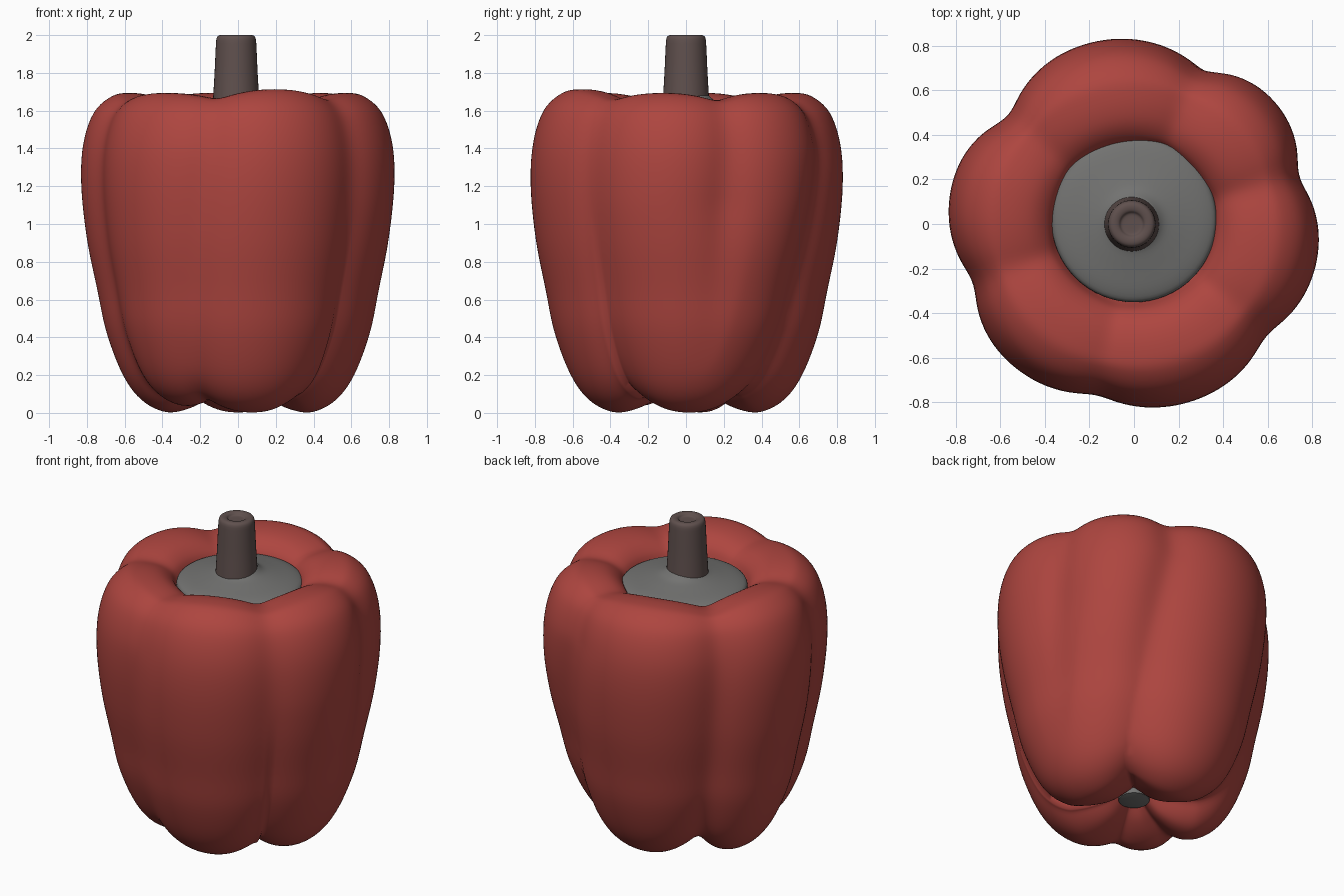
import bpy, bmesh, math

if "Cube" in bpy.data.objects:
    bpy.data.objects.remove(bpy.data.objects["Cube"])

def material(name, col):
    m = bpy.data.materials.new(name)
    m.diffuse_color = (*col, 1)
    m.use_nodes = True
    m.node_tree.nodes["Principled BSDF"].inputs["Base Color"].default_value = m.diffuse_color
    return m

RED = material("red_skin", (0.42, 0.06, 0.05))
BROWN = material("stem_brown", (0.115, 0.08, 0.075))
GREY = material("calyx_grey", (0.17, 0.17, 0.165))

def spline(pts, sub):
    """Catmull-Rom through the points."""
    out = []
    for i in range(len(pts) - 1):
        p = [pts[max(0, min(len(pts) - 1, i + k))] for k in (-1, 0, 1, 2)]
        for j in range(sub):
            t = j / sub
            out.append(tuple(0.5 * (2 * b + (c - a) * t + (2 * a - 5 * b + 4 * c - d) * t * t
                             + (3 * b - a - 3 * c + d) * t ** 3) for a, b, c, d in zip(*p)))
    return out + [pts[-1]]

def skin(name, rings, mat, angle=50):
    """Stack of closed rings, capped at both ends."""
    bm = bmesh.new()
    vs = [[bm.verts.new(c) for c in r] for r in rings]
    n = len(vs[0])
    for a, b in zip(vs, vs[1:]):
        for i in range(n):
            bm.faces.new((a[i], a[(i + 1) % n], b[(i + 1) % n], b[i]))
    bm.faces.new(vs[0][::-1])
    bm.faces.new(vs[-1])
    bmesh.ops.recalc_face_normals(bm, faces=bm.faces)
    me = bpy.data.meshes.new(name)
    bm.to_mesh(me)
    bm.free()
    ob = bpy.data.objects.new(name, me)
    bpy.context.collection.objects.link(ob)
    me.materials.append(mat)
    bpy.context.view_layer.objects.active = ob
    ob.select_set(True)
    bpy.ops.object.shade_smooth_by_angle(angle=math.radians(angle))
    ob.select_set(False)
    return ob

def lathe(name, prof, cx, cy, n, mat):
    rings = [[(cx + r * math.cos(2 * math.pi * i / n), cy + r * math.sin(2 * math.pi * i / n), z)
              for i in range(n)] for r, z in prof]
    return skin(name, rings, mat)

# Grooves as (top angle, bottom angle, depth); they twist slightly on the way down
GROOVES = [(-101, -116, .06), (-40, -40, .07), (17, 10, .08), (67, 45, .095),
           (140, 135, .105), (200, 200, .08)]
# Lobes as (bottom lift, top lift)
LOBES = [(0, .02), (0, 0), (0, 0), (0, 0), (0, 0), (.035, 0)]
# Profile as r, z, groove strength
PROFILE = [(.02, .2, 0), (.08, .15, .3), (.17, .07, .9), (.29, .015, 1.25), (.40, .006, 1.3),
           (.52, .07, 1.2), (.615, .2, 1), (.70, .42, .9), (.75, .65, .9), (.805, .92, .95),
           (.835, 1.2, 1), (.825, 1.42, 1), (.768, 1.59, .9), (.67, 1.678, .7), (.57, 1.694, .6),
           (.46, 1.675, .5), (.385, 1.62, .3), (.35, 1.54, .1), (.32, 1.48, 0)]

def lobe(deg, gs):
    """Groove depth, bottom lift and top lift at an angle."""
    deg = (deg - gs[0][0]) % 360 + gs[0][0]
    for i, (g0, g1) in enumerate(zip(gs, gs[1:])):
        if g0[0] <= deg <= g1[0]:
            t = 2 * (deg - g0[0]) / (g1[0] - g0[0]) - 1
            k = 1 - t * t
            return (g0 if t < 0 else g1)[1] * abs(t) ** 2.2, LOBES[i][0] * k, LOBES[i][1] * k
    return 0, 0, 0

prof = spline(PROFILE, 5)
N = 180
rings = []
for i, (r, z, s) in enumerate(prof):
    a, b = prof[max(0, i - 1)], prof[min(len(prof) - 1, i + 1)]
    dr, dz = b[0] - a[0], b[1] - a[1]
    l = math.hypot(dr, dz)
    nr, nz = -dz / l, dr / l          # inward normal of the profile
    w = max(0, min(1, 1 - z / 1.4))
    gs = [(p + (q - p) * w, d) for p, q, d in GROOVES]
    # the right-hand groove fades out, merging two lobes at the foot
    fade = max(0, min(1, (z - .2) / .9))
    gs[2] = (gs[2][0], gs[2][1] * fade)
    gs.append((gs[0][0] + 360, gs[0][1]))
    table = [lobe(-101 + 360 * j / N, gs) for j in range(N)]
    ring = []
    for j in range(N):
        d, lo, hi = (sum(table[(j + k) % N][c] * (4 - abs(k)) for k in range(-3, 4)) / 16
                     for c in range(3))
        if fade < 1:                  # rounded merged lobe between its outer grooves
            deg = -101 + 360 * j / N
            if gs[1][0] < deg < gs[3][0]:
                t = 2 * (deg - gs[1][0]) / (gs[3][0] - gs[1][0]) - 1
                d = d * fade + (1 - fade) * max(d * .6, .085 * abs(t) ** 2.2)
        rr = max(.01, r + nr * d * s)
        zz = z + nz * d * s + lo * max(0, 1 - z / .5) + hi * max(0, (z - 1.3) / .4)
        th = math.radians(-101 + 360 * j / N)
        ring.append((rr * math.cos(th), rr * math.sin(th), zz))
    rings.append(ring)
skin("pepper_body", rings, RED, 80)

# Grey calyx sunk between the shoulders, and the scar underneath
lathe("calyx", spline([(.36, 1.5), (.37, 1.575), (.33, 1.605), (.22, 1.63), (.14, 1.65),
                       (.1, 1.68)], 4), 0, .02, 64, GREY)
lathe("blossom_scar", [(.09, .2), (.09, .135), (.05, .125), (.01, .125)], 0, 0, 32, GREY)

# Stem with a ringed pit in its tip
lathe("stem", spline([(.125, 1.6), (.121, 1.68), (.114, 1.8), (.108, 1.93), (.103, 1.985), (.085, 2.0),
                      (.06, 1.997), (.048, 1.985), (.03, 1.982), (.005, 1.982)], 3), -.01, 0, 40, BROWN)
